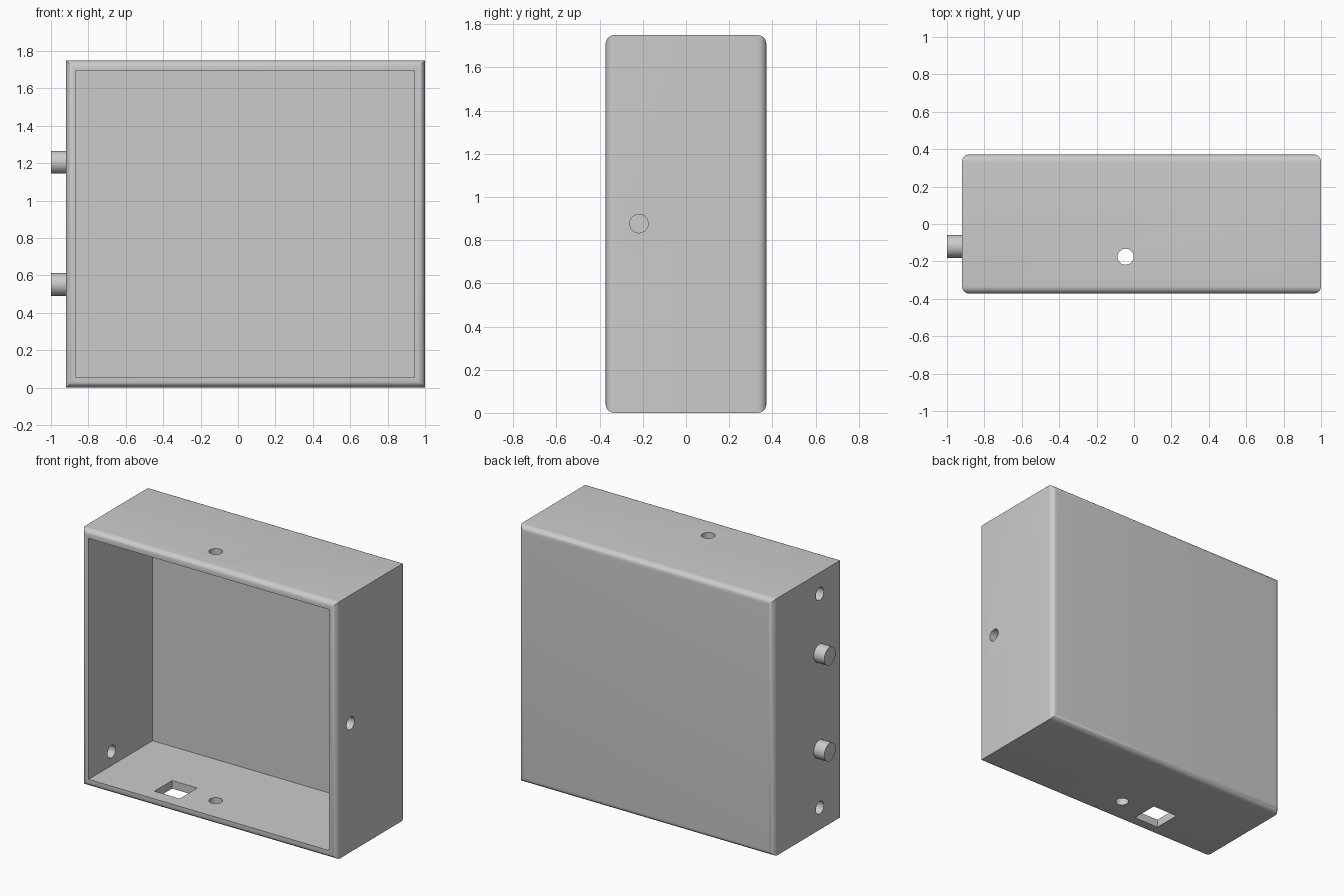
import bpy, bmesh
from math import sin, cos, pi, radians
from mathutils import Matrix, Vector

old = bpy.data.objects.get("Cube")
if old:
    bpy.data.objects.remove(old, do_unlink=True)

grey = bpy.data.materials.new("plain_grey")
grey.use_nodes = True
grey.diffuse_color = (0.6, 0.6, 0.6, 1)
grey.node_tree.nodes["Principled BSDF"].inputs["Base Color"].default_value = (0.6, 0.6, 0.6, 1)

X0, X1, DEPTH, HEIGHT = -0.92, 1.0, 0.372, 1.75
WALL, FILLET, STEPS = 0.055, 0.04, 8


def make_object(name, bm):
    bmesh.ops.recalc_face_normals(bm, faces=bm.faces)
    mesh = bpy.data.meshes.new(name)
    bm.to_mesh(mesh)
    bm.free()
    obj = bpy.data.objects.new(name, mesh)
    bpy.context.collection.objects.link(obj)
    mesh.materials.append(grey)
    return obj


def add_cylinder(bm, centre, axis, radius, length):
    turn = Vector((0, 0, 1)).rotation_difference(Vector(axis)).to_matrix().to_4x4()
    bmesh.ops.create_cone(bm, cap_ends=True, segments=32, radius1=radius, radius2=radius,
                          depth=length, matrix=Matrix.Translation(centre) @ turn)


def smooth(obj):
    bpy.ops.object.select_all(action='DESELECT')
    obj.select_set(True)
    bpy.context.view_layer.objects.active = obj
    bpy.ops.object.shade_smooth_by_angle(angle=radians(30))


# Open box: rectangular rings of (inset, y), running from the back over the rim to the inside
angles = [pi / 2 * i / STEPS for i in range(STEPS + 1)]
arc = [(FILLET * (1 - sin(a)), DEPTH - FILLET * (1 - cos(a))) for a in angles]
profile = arc + [(inset, -y) for inset, y in reversed(arc)]
profile += [(WALL, -DEPTH), (WALL, DEPTH - WALL)]

bm = bmesh.new()
rings = []
for inset, y in profile:
    left, right, low, high = X0 + inset, X1 - inset, inset, HEIGHT - inset
    corners = ((left, low), (right, low), (right, high), (left, high))
    rings.append([bm.verts.new((x, y, z)) for x, z in corners])
for a, b in zip(rings, rings[1:]):
    for i in range(4):
        j = (i + 1) % 4
        bm.faces.new((a[i], a[j], b[j], b[i]))
bm.faces.new(rings[0])
bm.faces.new(rings[-1])
case = make_object("case", bm)

# Cutter for the round holes and the square port
bm = bmesh.new()
R = 0.043
add_cylinder(bm, (-0.045, -0.175, HEIGHT / 2), (0, 0, 1), R, HEIGHT + 0.2)
add_cylinder(bm, (X1, -0.218, 0.877), (1, 0, 0), R, 0.3)
for z in (0.15, 1.605):
    add_cylinder(bm, (X0, -0.125, z), (1, 0, 0), R, 0.3)
bmesh.ops.create_cube(bm, size=1, matrix=Matrix.Translation((-0.338, -0.185, 0))
                      @ Matrix.Diagonal((0.19, 0.19, 0.3, 1)))
cutter = make_object("hole_cutter", bm)
cutter.hide_render = True

cut = case.modifiers.new("holes", 'BOOLEAN')
cut.operation = 'DIFFERENCE'
cut.solver = 'EXACT'
cut.object = cutter
bpy.context.view_layer.objects.active = case
bpy.ops.object.modifier_apply(modifier=cut.name)
bpy.data.objects.remove(cutter, do_unlink=True)
smooth(case)

# Pegs on the side wall
for name, z in (("lower_peg", 0.552), ("upper_peg", 1.205)):
    bm = bmesh.new()
    add_cylinder(bm, (-0.95, -0.12, z), (1, 0, 0), 0.061, 0.1)
    smooth(make_object(name, bm))
